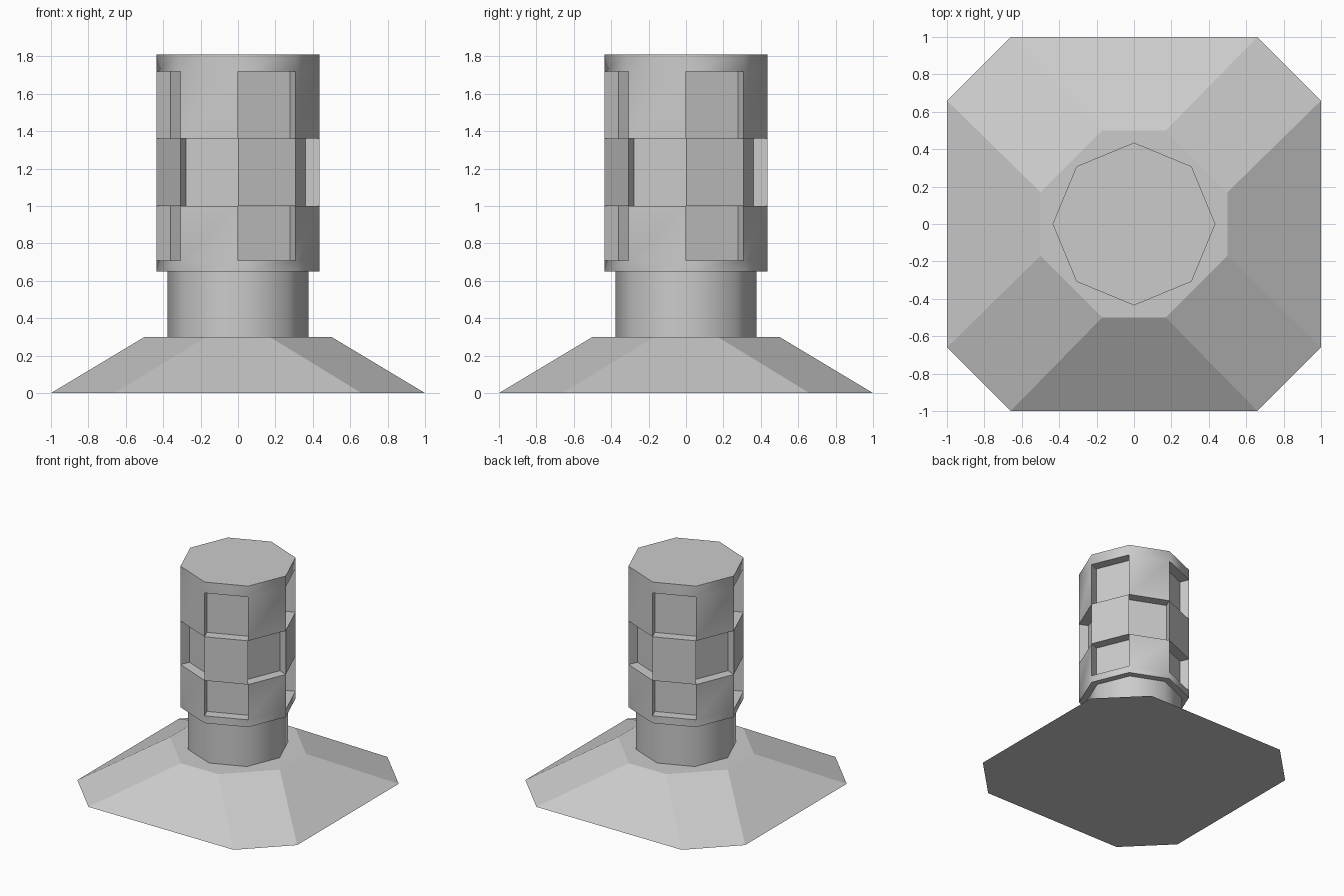
import bpy, bmesh
from math import cos, sin, pi, radians

if "Cube" in bpy.data.objects:
    bpy.data.objects.remove(bpy.data.objects["Cube"])


def octagon(r, z):
    return [(r * cos(i * pi / 4), r * sin(i * pi / 4), z) for i in range(8)]


def cut_square(half, flat, z):
    pts = []
    x, y = half, flat
    for _ in range(4):
        pts += [(x, y, z), (y, x, z)] if abs(x) > abs(y) and x * y > 0 else [(x, y, z), (-y, -x, z)]
        x, y = -y, x
    return sorted_ring(pts)


def sorted_ring(pts):
    from math import atan2
    return sorted(set(pts), key=lambda p: atan2(p[1], p[0]))


def loft(bm, rings, cap_bottom=True):
    """Skin a stack of equal rings; returns the quads of each band."""
    loops = [[bm.verts.new(p) for p in ring] for ring in rings]
    bands = []
    for a, b in zip(loops, loops[1:]):
        n = len(a)
        bands.append([bm.faces.new((a[i], a[(i + 1) % n], b[(i + 1) % n], b[i]))
                      for i in range(n)])
    if cap_bottom:
        bm.faces.new(loops[0][::-1])
    bm.faces.new(loops[-1])
    return bands


def finish(bm, name):
    bm.normal_update()
    mesh = bpy.data.meshes.new(name)
    bm.to_mesh(mesh)
    bm.free()
    obj = bpy.data.objects.new(name, mesh)
    bpy.context.collection.objects.link(obj)
    return obj


def corner_ring(half, flat, z):
    pts = [(sx * a, sy * b, z) for a, b in ((half, flat), (flat, half))
           for sx in (-1, 1) for sy in (-1, 1)]
    return sorted_ring(pts)


# Sloped base plate with cut corners
bm = bmesh.new()
loft(bm, [corner_ring(1.0, 0.66, 0.0), corner_ring(0.5, 0.17, 0.3)])
finish(bm, "base")

# Neck and thicker grip, one stepped octagonal shaft
bm = bmesh.new()
R, r = 0.435, 0.378
bands = loft(bm, [octagon(r, 0.3), octagon(r, 0.65)] +
             [octagon(R, z) for z in (0.65, 0.71, 1.0, 1.36, 1.72, 1.81)],
             cap_bottom=False)
bm.normal_update()

# Checkerboard of recessed panels on the three middle grip bands
panels = [f for row, band in enumerate(bands[3:6])
          for i, f in enumerate(band) if (i + row) % 2 == 0]
for f in bmesh.ops.extrude_discrete_faces(bm, faces=panels)["faces"]:
    f.normal_update()
    bmesh.ops.translate(bm, verts=list(f.verts), vec=f.normal * -0.08)
shaft = finish(bm, "shaft")

# Soft shading around the shaft, crisp steps and recesses
bpy.context.view_layer.objects.active = shaft
shaft.select_set(True)
bpy.ops.object.shade_smooth_by_angle(angle=radians(50))
